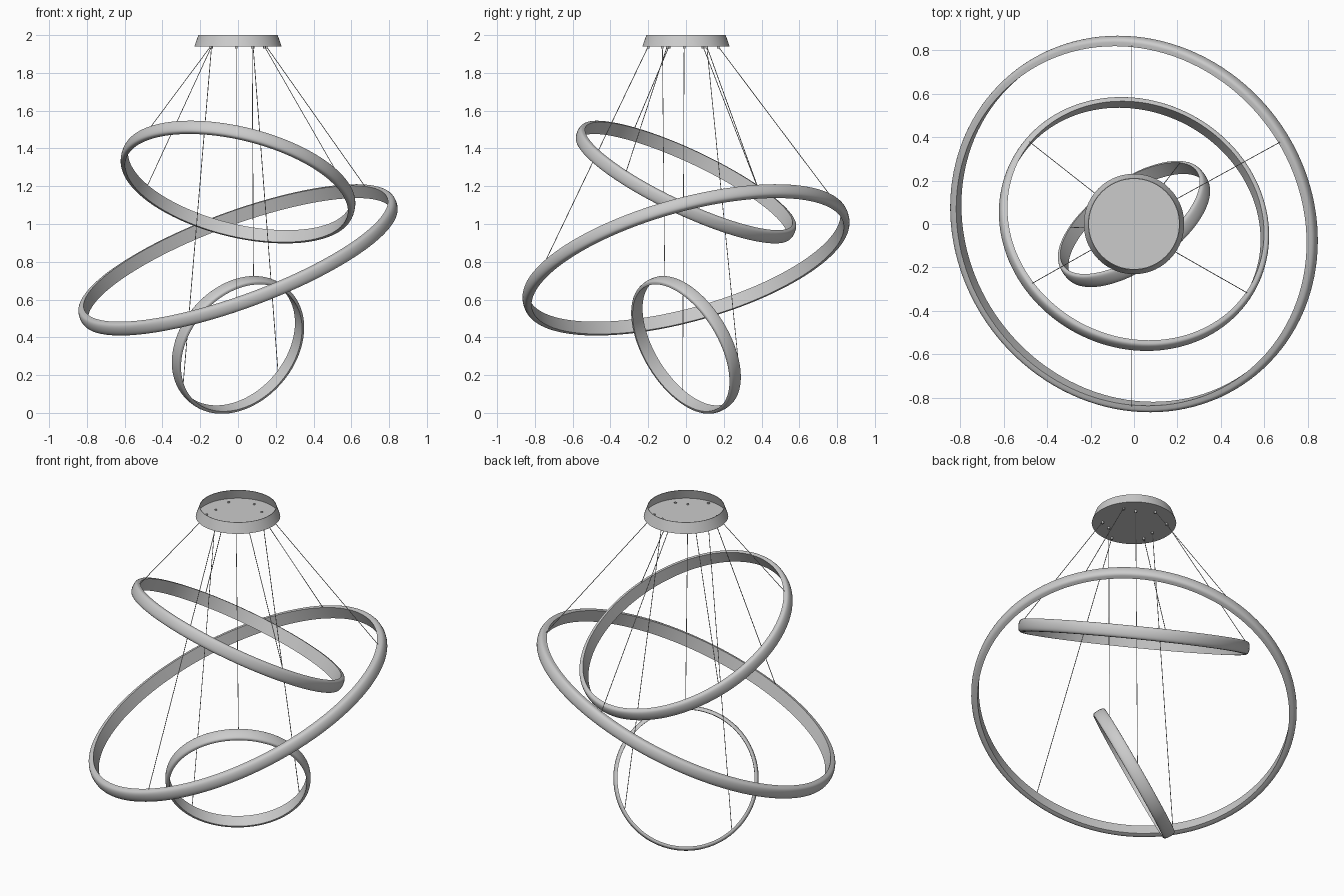
import bpy, bmesh, math
from mathutils import Vector

cube = bpy.data.objects.get("Cube")
if cube:
    bpy.data.objects.remove(cube, do_unlink=True)

metal = bpy.data.materials.new("satin_grey")
metal.use_nodes = True
GREY = (0.6, 0.6, 0.6, 1)
metal.diffuse_color = GREY
metal.node_tree.nodes["Principled BSDF"].inputs["Base Color"].default_value = GREY

UP = Vector((0, 0, 1))


def lathe(name, profile, steps, angle=35):
    """Spin a closed (radius, height) outline around z."""
    bm = bmesh.new()
    loops = []
    for i in range(steps):
        a = math.tau * i / steps
        loops.append([bm.verts.new((r * math.cos(a), r * math.sin(a), z)) for r, z in profile])
    n = len(profile)
    for i in range(steps):
        here, there = loops[i], loops[(i + 1) % steps]
        for j in range(n):
            k = (j + 1) % n
            bm.faces.new((here[j], there[j], there[k], here[k]))
    bmesh.ops.remove_doubles(bm, verts=bm.verts, dist=1e-5)
    bmesh.ops.recalc_face_normals(bm, faces=bm.faces)
    mesh = bpy.data.meshes.new(name)
    bm.to_mesh(mesh)
    bm.free()
    obj = bpy.data.objects.new(name, mesh)
    bpy.context.collection.objects.link(obj)
    mesh.materials.append(metal)
    smooth(obj, angle)
    return obj


def smooth(obj, angle):
    bpy.ops.object.select_all(action="DESELECT")
    obj.select_set(True)
    bpy.context.view_layer.objects.active = obj
    bpy.ops.object.shade_smooth_by_angle(angle=math.radians(angle))


def rod(name, start, end, radius, sides):
    """Cylinder between two points."""
    d = end - start
    bpy.ops.mesh.primitive_cylinder_add(vertices=sides, radius=radius, depth=d.length,
                                        location=(start + end) / 2)
    obj = bpy.context.object
    obj.name = name
    obj.rotation_euler = d.to_track_quat("Z", "Y").to_euler()
    obj.data.materials.append(metal)
    smooth(obj, 50)


# Canopy: shallow tapered cup, open at the top
FLOOR = 1.94
lathe("canopy", [(0, FLOOR), (0.231, FLOOR), (0.21, 2), (0.207, 2),
                 (0.225, FLOOR + 0.003), (0, FLOOR + 0.003)], 72)

HALF_WIDTH = 0.036


def ring_light(name, radius, depth, height, normal, cables):
    """Tilted band, flat inside and full-rounded outside, hung on three cables."""
    normal = Vector(normal).normalized()
    centre = Vector((0, 0, height))
    inner = radius - depth
    profile = [(inner, -HALF_WIDTH)]
    for i in range(1, 16):
        a = math.pi * (i / 16 - 0.5)
        profile.append((inner + depth * math.cos(a) ** 0.45, HALF_WIDTH * math.sin(a)))
    profile.append((inner, HALF_WIDTH))
    ring = lathe(name, profile, 128, 50)
    ring.location = centre
    ring.rotation_euler = UP.rotation_difference(normal).to_euler()

    # Cables run from canopy ferrules to the upper edge of the band
    for i, (sx, sy, tx, ty) in enumerate(cables):
        start = Vector((sx, sy, FLOOR))
        edge = normal * HALF_WIDTH * 0.9
        x, y = tx - edge.x, ty - edge.y
        p = Vector((x, y, -(normal.x * x + normal.y * y) / normal.z))
        end = centre + p.normalized() * (inner + depth * 0.2) + edge
        rod(f"{name}_cable_{i + 1}", start, end, 0.002, 6)
        rod(f"{name}_ferrule_{i + 1}", start - UP * 0.012, start + UP * 0.008, 0.007, 12)


ring_light("large_ring", 0.893, 0.038, 0.81, (-0.335, -0.255, 0.907), [
    (0.15, 0.09, 0.66, 0.37),
    (-0.01, 0.17, -0.01, 0.83),
    (-0.01, -0.2, -0.01, -0.83)])

ring_light("medium_ring", 0.635, 0.03, 1.222, (0.222, 0.418, 0.881), [
    (0.14, -0.1, 0.51, -0.31),
    (-0.14, 0.11, -0.47, 0.37),
    (-0.145, -0.09, -0.455, -0.265)])

ring_light("small_ring", 0.397, 0.022, 0.36, (-0.52, 0.73, 0.443), [
    (0.075, -0.125, 0.08, -0.11),
    (0.08, 0.11, 0.21, 0.28),
    (-0.14, -0.01, -0.31, -0.02)])
